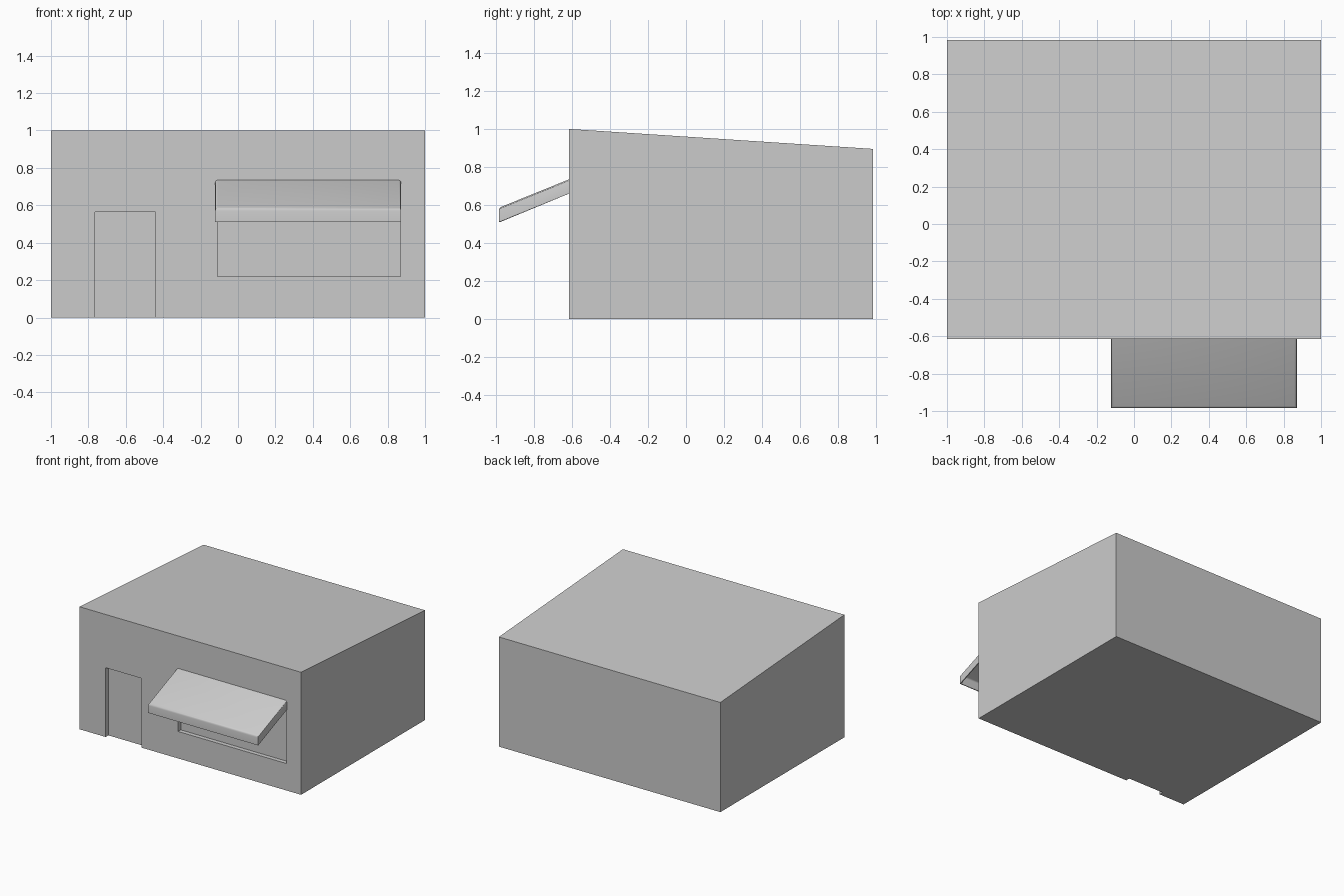
import bpy
import bmesh

cube = bpy.data.objects.get("Cube")
if cube:
    bpy.data.objects.remove(cube, do_unlink=True)

# One plain grey for everything
grey = bpy.data.materials.new("plain_grey")
grey.use_nodes = True
colour = (0.6, 0.6, 0.6, 1)
grey.diffuse_color = colour
grey.node_tree.nodes["Principled BSDF"].inputs["Base Color"].default_value = colour

FRONT, BACK = -0.615, 0.985
RECESS = 0.035


def prism(name, x0, x1, profile, keep=lambda face: True):
    """Extrude a (y, z) profile from x0 to x1, keeping the chosen faces."""
    bm = bmesh.new()
    a = [bm.verts.new((x0, y, z)) for y, z in profile]
    b = [bm.verts.new((x1, y, z)) for y, z in profile]
    bm.faces.new(a)
    bm.faces.new(b)
    n = len(profile)
    for i in range(n):
        j = (i + 1) % n
        bm.faces.new((a[i], a[j], b[j], b[i]))
    bmesh.ops.recalc_face_normals(bm, faces=bm.faces)
    bm.normal_update()
    unwanted = [f for f in bm.faces if not keep(f)]
    bmesh.ops.delete(bm, geom=unwanted, context='FACES')
    mesh = bpy.data.meshes.new(name)
    bm.to_mesh(mesh)
    bm.free()
    mesh.materials.append(grey)
    obj = bpy.data.objects.new(name, mesh)
    bpy.context.collection.objects.link(obj)
    return obj


def activate(obj):
    bpy.ops.object.select_all(action='DESELECT')
    obj.select_set(True)
    bpy.context.view_layer.objects.active = obj


def cut_recess(wall, x0, x1, z0, z1):
    """Cut a shallow rectangular recess into the front wall."""
    y0, y1 = FRONT - 0.1, FRONT + RECESS
    cutter = prism("recess_cutter", x0, x1, [(y0, z0), (y1, z0), (y1, z1), (y0, z1)])
    cutter.hide_render = True
    mod = wall.modifiers.new("recess", 'BOOLEAN')
    mod.operation = 'DIFFERENCE'
    mod.solver = 'EXACT'
    mod.object = cutter
    activate(wall)
    bpy.ops.object.modifier_apply(modifier=mod.name)
    bpy.data.objects.remove(cutter, do_unlink=True)


# Building block with a roof falling towards the back
building = prism("building", -1, 1, [(FRONT, 0), (BACK, 0), (BACK, 0.895), (FRONT, 1)])

# Doorway and shop window
cut_recess(building, -0.765, -0.44, -0.1, 0.565)
cut_recess(building, -0.11, 0.87, 0.22, 0.66)

# Hollow sloping awning, open below and against the wall
awning = prism(
    "awning", -0.122, 0.872,
    [(FRONT, 0.735), (-0.985, 0.585), (-0.985, 0.51), (FRONT, 0.66)],
    keep=lambda f: f.normal.z > -0.5 and f.normal.y < 0.5)

# Round the upper edges of the awning
bm = bmesh.new()
bm.from_mesh(awning.data)
bm.normal_update()
top_edges = [e for e in bm.edges if len(e.link_faces) == 2
             and any(f.normal.z > 0.5 for f in e.link_faces)]
bmesh.ops.bevel(bm, geom=top_edges, offset=0.014, segments=3,
                profile=0.5, affect='EDGES')
bm.to_mesh(awning.data)
bm.free()

shell = awning.modifiers.new("shell", 'SOLIDIFY')
shell.thickness = 0.008
shell.offset = -1
activate(awning)
bpy.ops.object.modifier_apply(modifier=shell.name)
bpy.ops.object.shade_smooth_by_angle()
